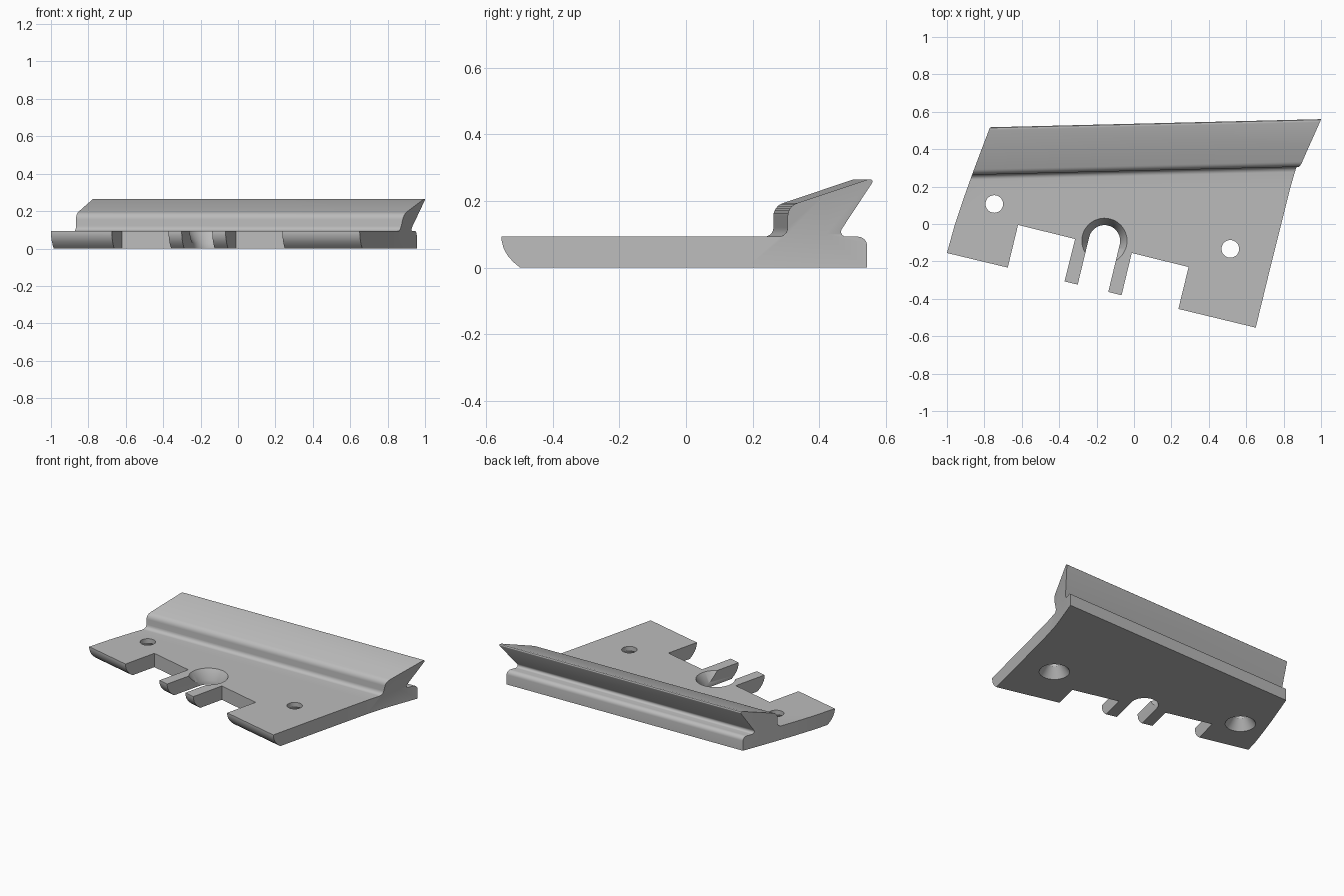
import bpy, bmesh, math
from mathutils import Vector, Matrix

cube = bpy.data.objects.get("Cube")
if cube:
    bpy.data.objects.remove(cube)

THICK = 0.093                                  # plate thickness
FRONT = Vector((0.972, -0.235, 0))             # along the front edge
INWARD = Vector((0.235, 0.972, 0))             # from the front edge into the plate

steel = bpy.data.materials.new("plain grey")
steel.use_nodes = True
grey = (0.5, 0.5, 0.5, 1)
steel.diffuse_color = grey
steel.node_tree.nodes["Principled BSDF"].inputs["Base Color"].default_value = grey


def loft(name, rings):
    """Closed solid through rings that have equal point counts."""
    bm = bmesh.new()
    rows = [[bm.verts.new(p) for p in ring] for ring in rings]
    n = len(rows[0])
    for a, b in zip(rows, rows[1:]):
        for i in range(n):
            j = (i + 1) % n
            bm.faces.new((a[i], a[j], b[j], b[i]))
    bm.faces.new(rows[0][::-1])
    bm.faces.new(rows[-1])
    bmesh.ops.recalc_face_normals(bm, faces=bm.faces)
    mesh = bpy.data.meshes.new(name)
    bm.to_mesh(mesh)
    bm.free()
    obj = bpy.data.objects.new(name, mesh)
    bpy.context.collection.objects.link(obj)
    mesh.materials.append(steel)
    return obj


def turned(name, centre, steps, sides=48):
    """Round solid from (radius, height) steps."""
    return loft(name, [[(centre[0] + r * math.cos(2 * math.pi * i / sides),
                         centre[1] + r * math.sin(2 * math.pi * i / sides), z)
                        for i in range(sides)] for r, z in steps])


def arc(cx, cz, r, start, end, n=6):
    angles = [math.radians(start + (end - start) * i / n) for i in range(n + 1)]
    return [(cx + r * math.cos(a), cz + r * math.sin(a)) for a in angles]


# Plate and overhanging rail swept sideways
profile = [(-0.9, 0), (0.521, 0)]
profile += arc(0.493, 0.065, 0.028, 0, 90)           # rear ledge
profile += arc(0.458, 0.108, 0.015, 270, 145)        # undercut
profile += arc(0.529, 0.258, 0.007, -30, 90, 4)      # rail tip
profile += [(0.520, 0.264)]
profile += arc(0.325, 0.155, 0.041, 108, 180)        # front shoulder
profile += arc(0.257, 0.120, 0.027, 0, -90)          # front fillet
profile += [(-0.9, THICK)]
body = loft("clamp_plate", [[(x, u + 0.0245 * x, z) for u, z in profile] for x in (-1.4, 1.4)])

# Plan outline, with the right end flaring outward above the plate
left_side = [(-0.70, 0.7), (-0.77, 0.517), (-0.826, 0.37), (-0.867, 0.26),
             (-0.91, 0.14), (-0.957, 0)]
front_side = [(-1.0, -0.155), (-0.675, -0.233), (-0.62, -0.005), (-0.315, -0.08),
              (-0.372, -0.31), (-0.067, -0.383), (-0.012, -0.155), (0.292, -0.23),
              (0.237, -0.455), (0.65, -0.558)]
right_side = [(0.72, -0.27), (0.787, 0), (0.832, 0.18), (0.868, 0.305),
              (0.91, 0.42), (0.962, 0.56), (1.015, 0.7)]
outline = left_side + front_side + right_side


def level(z, flare):
    return [(x + (flare if x > 0.8 else 0), y, z) for x, y in outline]


cutters = [(loft("outline_cutter", [level(-0.1, 0), level(0.1, 0), level(0.4, 0.069)]),
            'INTERSECT')]

# Rounded underside along the front edge
nose = [(-0.2, -0.1), (0.057, -0.1), (0.057, 0), (0.036, 0.017), (0.018, 0.037),
        (0.006, 0.058), (0.0, 0.082), (0.0, 0.15), (-0.2, 0.15)]
origin = Vector((-1, -0.155, 0))
cutters.append((loft("nose_cutter", [[origin + FRONT * s + INWARD * v + Vector((0, 0, z))
                                      for v, z in nose] for s in (-0.5, 2.3)]), 'DIFFERENCE'))

# Open slot with a countersunk inner end
hub = Vector((-0.158, -0.09, 0))
slot = [hub - INWARD * 0.5 - FRONT * 0.084, hub - INWARD * 0.5 + FRONT * 0.084]
for i in range(25):
    a = math.pi * i / 24
    slot.append(hub + (FRONT * math.cos(a) + INWARD * math.sin(a)) * 0.084)
cutters.append((loft("slot_cutter", [[p + Vector((0, 0, z)) for p in slot]
                                     for z in (-0.1, 0.2)]), 'DIFFERENCE'))
cutters.append((turned("slot_sink_cutter", hub, [(0.08, 0.02), (0.121, THICK), (0.122, 0.12)]),
                'DIFFERENCE'))

# Two screw holes, countersunk from below
for name, centre in (("right", (-0.747, 0.107)), ("left", (0.515, -0.133))):
    cutters.append((turned(name + "_hole_cutter", centre,
                           [(0.092, -0.02), (0.092, 0), (0.047, 0.065), (0.047, 0.15)]),
                    'DIFFERENCE'))

# Apply the cuts
for cutter, operation in cutters:
    cutter.hide_render = True
    mod = body.modifiers.new(cutter.name, 'BOOLEAN')
    mod.operation = operation
    mod.solver = 'EXACT'
    mod.object = cutter
bpy.ops.object.select_all(action='DESELECT')
bpy.context.view_layer.objects.active = body
body.select_set(True)
bpy.ops.object.convert(target='MESH')
for cutter, operation in cutters:
    bpy.data.objects.remove(cutter)
bpy.ops.object.shade_smooth_by_angle(angle=math.radians(30))
